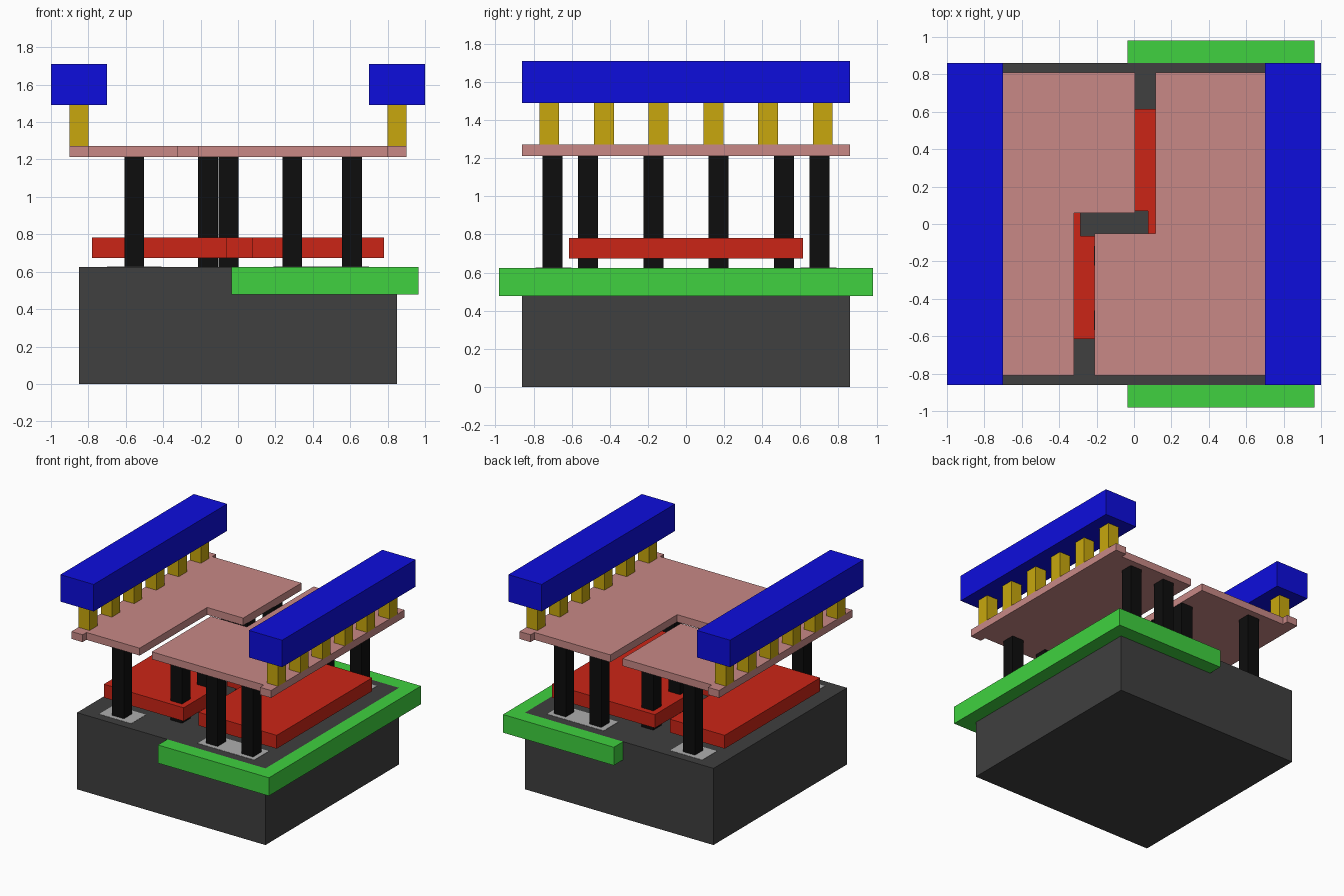
import bpy
import bmesh

if "Cube" in bpy.data.objects:
    bpy.data.objects.remove(bpy.data.objects["Cube"])


def material(name, r, g, b):
    m = bpy.data.materials.new(name)
    m.diffuse_color = (r, g, b, 1)
    m.use_nodes = True
    m.node_tree.nodes["Principled BSDF"].inputs["Base Color"].default_value = m.diffuse_color
    return m


DARK = material("dark_grey", 0.05, 0.05, 0.05)
LIGHT = material("light_grey", 0.42, 0.42, 0.42)
GREEN = material("green", 0.05, 0.64, 0.05)
RED = material("red", 0.60, 0.018, 0.008)
BLACK = material("black", 0.004, 0.004, 0.004)
PINK = material("pink", 0.58, 0.25, 0.24)
YELLOW = material("yellow", 0.58, 0.39, 0.004)
BLUE = material("blue", 0.004, 0.004, 0.72)


def prism(name, outline, z0, z1, mat):
    """Extrude a flat outline from z0 up to z1."""
    bm = bmesh.new()
    face = bm.faces.new([bm.verts.new((x, y, z0)) for x, y in outline])
    top = bmesh.ops.extrude_face_region(bm, geom=[face])["geom"]
    verts = [v for v in top if isinstance(v, bmesh.types.BMVert)]
    bmesh.ops.translate(bm, verts=verts, vec=(0, 0, z1 - z0))
    bmesh.ops.recalc_face_normals(bm, faces=bm.faces)
    mesh = bpy.data.meshes.new(name)
    bm.to_mesh(mesh)
    bm.free()
    mesh.materials.append(mat)
    obj = bpy.data.objects.new(name, mesh)
    bpy.context.collection.objects.link(obj)
    return obj


def box(name, x0, x1, y0, y1, z0, z1, mat):
    return prism(name, [(x0, y0), (x1, y0), (x1, y1), (x0, y1)], z0, z1, mat)


# Base block and the band wrapped around its right half
box("substrate", -0.85, 0.85, -0.86, 0.86, 0, 0.625, DARK)
prism("well_band", [(-0.035, -0.98), (0.965, -0.98), (0.965, 0.98), (-0.035, 0.98),
                    (-0.035, 0.86), (0.85, 0.86), (0.85, -0.86), (-0.035, -0.86)],
      0.477, 0.625, GREEN)

# Light diffusion pads at the front and back of the base top
for side, s in (("front", -1), ("back", 1)):
    y0, y1 = sorted((s * 0.60, s * 0.79))
    box(f"left_pad_{side}", -0.70, -0.41, y0, y1, 0.60, 0.627, LIGHT)
    box(f"right_pad_{side}", 0.19, 0.70, y0, y1, 0.60, 0.627, LIGHT)

# Interlocking gate plates
prism("left_gate", [(-0.78, -0.615), (-0.06, -0.615), (-0.06, -0.065),
                    (-0.285, -0.065), (-0.285, 0.615), (-0.78, 0.615)],
      0.673, 0.782, RED)
prism("right_gate", [(0.075, -0.615), (0.78, -0.615), (0.78, 0.615),
                     (-0.15, 0.615), (-0.15, 0.07), (0.075, 0.07)],
      0.673, 0.782, RED)

# Contact pillars
pillars = [(x, y) for x in (-0.555, 0.29, 0.61) for y in (-0.70, 0.70)]
pillars += [(-0.16, -0.515), (-0.16, -0.17), (-0.05, 0.17), (-0.05, 0.515)]
for i, (x, y) in enumerate(pillars):
    box(f"contact_pillar_{i + 1}", x - 0.053, x + 0.053, y - 0.053, y + 0.053,
        0.625, 1.213, BLACK)

# Interlocking metal plates with tabs at their outer corners
prism("left_metal_plate", [(-0.90, -0.86), (-0.80, -0.86), (-0.80, -0.81), (-0.32, -0.81),
                           (-0.32, 0.06), (0.005, 0.06), (0.005, 0.81), (-0.80, 0.81),
                           (-0.80, 0.86), (-0.90, 0.86)], 1.213, 1.273, PINK)
prism("right_metal_plate", [(0.90, 0.86), (0.80, 0.86), (0.80, 0.81), (0.115, 0.81),
                            (0.115, -0.05), (-0.21, -0.05), (-0.21, -0.81), (0.80, -0.81),
                            (0.80, -0.86), (0.90, -0.86)], 1.213, 1.273, PINK)

# Vias and top rails on both sides
for side, s in (("left", -1), ("right", 1)):
    x0, x1 = sorted((s * 0.80, s * 0.90))
    for i in range(6):
        y = (i - 2.5) * 0.287
        box(f"{side}_via_{i + 1}", x0, x1, y - 0.052, y + 0.052, 1.273, 1.49, YELLOW)
    x0, x1 = sorted((s * 0.70, s * 1.0))
    box(f"{side}_top_rail", x0, x1, -0.86, 0.86, 1.49, 1.71, BLUE)
